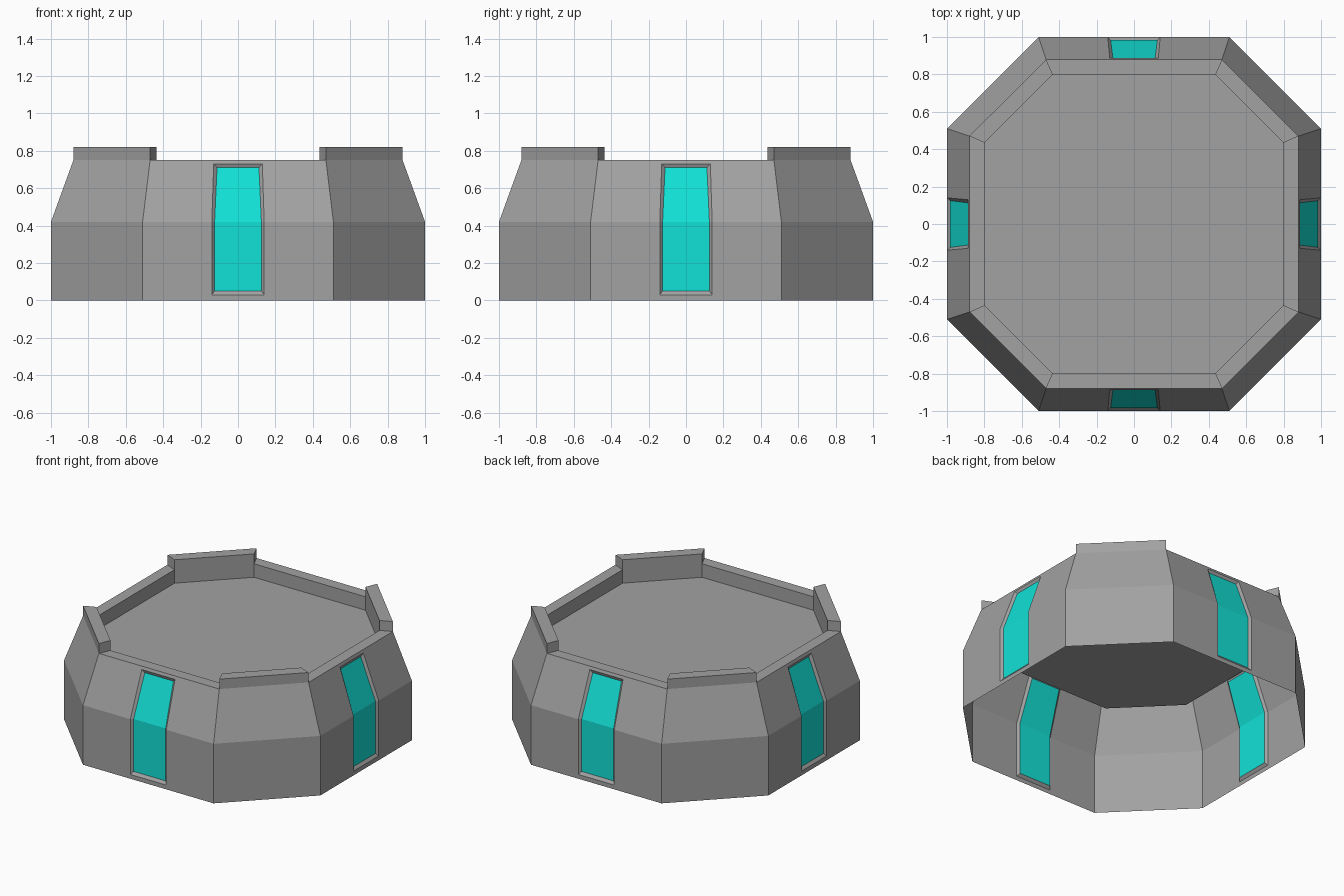
import bpy, bmesh
from mathutils import Vector, Matrix
from math import pi

if "Cube" in bpy.data.objects:
    bpy.data.objects.remove(bpy.data.objects["Cube"])

BEND, TOP, CREST, FLOOR = 0.42, 0.75, 0.82, 0.655


def material(name, col):
    m = bpy.data.materials.new(name)
    m.diffuse_color = (*col, 1)
    m.use_nodes = True
    m.node_tree.nodes["Principled BSDF"].inputs["Base Color"].default_value = m.diffuse_color
    return m


grey = material("grey_armour", (0.36, 0.36, 0.36))
teal = material("teal_glass", (0.006, 0.76, 0.68))


def build(name, faces, mat, turns=4):
    """faces: (points, outward direction), repeated around z."""
    bm = bmesh.new()
    for k in range(turns):
        rot = Matrix.Rotation(k * pi / 2, 3, 'Z')
        for pts, out in faces:
            f = bm.faces.new([bm.verts.new(rot @ Vector(p)) for p in pts])
            f.normal_update()
            if f.normal.dot(rot @ Vector(out)) < 0:
                f.normal_flip()
    bmesh.ops.remove_doubles(bm, verts=bm.verts, dist=1e-5)
    me = bpy.data.meshes.new(name)
    bm.to_mesh(me)
    bm.free()
    me.materials.append(mat)
    bpy.context.collection.objects.link(bpy.data.objects.new(name, me))


def outline(low, high, z0, z1, depth=0.0):
    """Six-point loop lying on the bent front wall, pushed in by depth."""
    def p(u, z):
        r = 1 - 0.12 * max(0, z - BEND) / (TOP - BEND)
        return (u, -r + depth, z)
    return [p(-low, z0), p(-low, BEND), p(-high, z1),
            p(high, z1), p(low, BEND), p(low, z0)]


def ring(a, b):
    return [([a[i], a[(i + 1) % 6], b[(i + 1) % 6], b[i]], (0, -1, 0)) for i in range(6)]


wall = outline(0.51, 0.47, 0, TOP)
frame = outline(0.14, 0.13, 0.03, 0.73)
glass = outline(0.125, 0.112, 0.05, 0.71, 0.015)
front = (0, -1, 0)

# main walls with window openings, and recessed bevelled frames
build("window_walls", ring(wall, frame), grey)
build("window_frames", ring(frame, glass), grey)
build("window_glass", [([glass[0], glass[1], glass[4], glass[5]], front),
                       ([glass[1], glass[2], glass[3], glass[4]], front)], teal)

# plain diagonal walls
diag = (1, -1, 0)


def pair(a, b, z):
    return [(a, -b, z), (b, -a, z)]


def strip(lo, hi, out):
    return (lo + hi[::-1], out)


base, bend = pair(0.51, 1, 0), pair(0.51, 1, BEND)
outer, inner = (0.47, 0.88), (0.435, 0.80)
build("corner_walls", [strip(base, bend, diag),
                       strip(bend, pair(*outer, TOP), diag)], grey)

# raised corner parapets
ot, oc = pair(*outer, TOP), pair(*outer, CREST)
it, ic = pair(*inner, TOP), pair(*inner, CREST)
fl = pair(*inner, FLOOR)
build("corner_parapets", [
    strip(ot, oc, diag),
    strip(oc, ic, (0, 0, 1)),
    strip(ic, fl, (-1, 1, 0)),
    ([ot[0], oc[0], ic[0], it[0]], (-1, 0, 0)),
    ([ot[1], oc[1], ic[1], it[1]], (0, 1, 0))], grey)

# low rim above each window
ro = [(-0.47, -0.88, TOP), (0.47, -0.88, TOP)]
ri = [(-0.435, -0.80, TOP), (0.435, -0.80, TOP)]
rf = [(x, y, FLOOR) for x, y, z in ri]
build("low_rims", [strip(ro, ri, (0, 0, 1)), strip(ri, rf, (0, 1, 0))], grey)

# sunken roof deck
deck = []
for k in range(4):
    rot = Matrix.Rotation(k * pi / 2, 3, 'Z')
    deck += [rot @ Vector(p) for p in rf]
build("roof_deck", [(deck, (0, 0, 1))], grey, turns=1)
